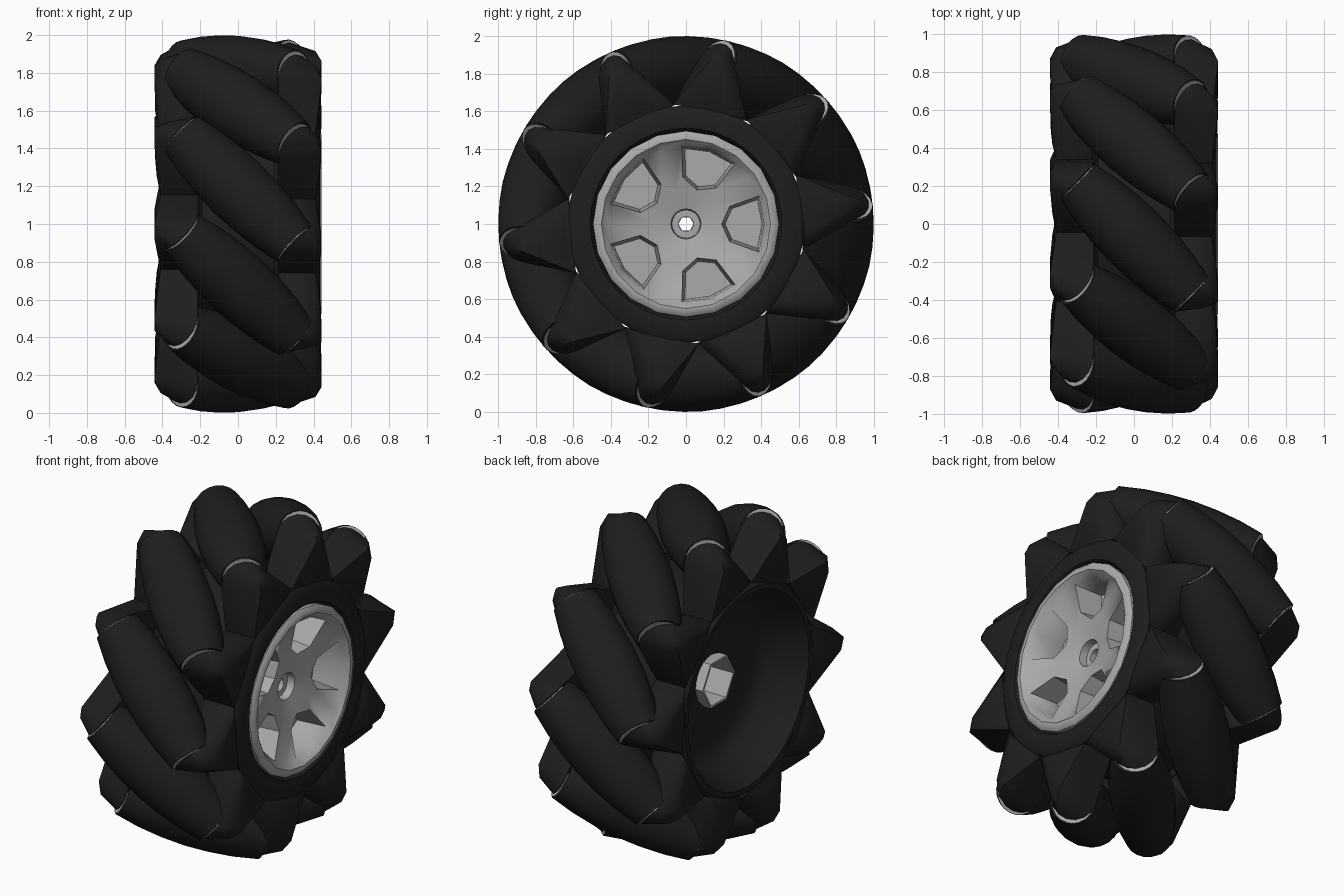
import bpy, bmesh
from math import cos, sin, pi, radians
from mathutils import Matrix, Vector

old = bpy.data.objects.get("Cube")
if old:
    bpy.data.objects.remove(old)


def material(name, value, rough):
    m = bpy.data.materials.new(name)
    m.use_nodes = True
    colour = (value, value, value, 1)
    m.diffuse_color = colour
    bsdf = m.node_tree.nodes["Principled BSDF"]
    bsdf.inputs["Base Color"].default_value = colour
    bsdf.inputs["Roughness"].default_value = rough
    return m


RUBBER = material("black rubber", 0.013, 0.7)
METAL = material("grey metal", 0.40, 0.5)
CENTRE = Matrix.Translation((0, 0, 1))
COUNT = 10
FIRST = 23          # angle of the first roller
ROLLER_R = 0.82     # distance of roller axes from the axle


def finish(bm, name, mat):
    bmesh.ops.recalc_face_normals(bm, faces=bm.faces[:])
    mesh = bpy.data.meshes.new(name)
    bm.to_mesh(mesh)
    bm.free()
    mesh.materials.append(mat)
    return mesh


def place(name, mesh, matrix):
    ob = bpy.data.objects.new(name, mesh)
    bpy.context.collection.objects.link(ob)
    ob.matrix_world = matrix
    return ob


def polar(x, degrees, r):
    a = radians(degrees)
    return Vector((x, r * cos(a), r * sin(a)))


def lathe(profile, segs):
    """Turn a closed (radius, x) outline around the x axis."""
    bm = bmesh.new()
    rings = [[bm.verts.new(polar(x, 360 * i / segs, r)) for i in range(segs)]
             for r, x in profile]
    for j, (r, x) in enumerate(profile):
        k = (j + 1) % len(profile)
        if r == 0 and profile[k][0] == 0:
            continue
        for i in range(segs):
            n = (i + 1) % segs
            bm.faces.new((rings[j][i], rings[j][n], rings[k][n], rings[k][i]))
    bmesh.ops.remove_doubles(bm, verts=bm.verts[:], dist=1e-5)
    return bm, rings


# Wheel body: two flanges, a drum between them and an open bowl at the back
body, _ = lathe([(0.49, 0.20), (0.49, 0.40), (0.51, 0.43), (0.60, 0.435), (0.63, 0.41),
                 (0.63, 0.21), (0.60, 0.19), (0.60, -0.19), (0.63, -0.21), (0.63, -0.40),
                 (0.61, -0.42), (0.58, -0.42), (0.54, -0.35), (0.49, -0.22),
                 (0.40, -0.17), (0.15, -0.17), (0.15, 0.20)], 40)
place("wheel_body", finish(body, "wheel_body", RUBBER), CENTRE)

# Hub face: dished disc with five sunken pockets between the spokes
hub, rings = lathe([(0.495, 0.21), (0.495, 0.425), (0.475, 0.443), (0.45, 0.443),
                    (0.415, 0.405), (0.19, 0.355), (0.08, 0.325), (0.075, 0.28),
                    (0.04, 0.28), (0.04, 0.21)], 20)
outer, inner = rings[4], rings[5]
for p in range(5):
    c = p * 4
    for side in (-1, 1):
        outer[(c + side) % 20].co = polar(0.405, 72 * p + 21 * side, 0.415)
        inner[(c + side) % 20].co = polar(0.37, 72 * p + 22 * side, 0.25)
    pocket = []
    for i in (c - 1, c):
        corners = {outer[i % 20], outer[(i + 1) % 20], inner[i % 20], inner[(i + 1) % 20]}
        pocket += [f for f in outer[i % 20].link_faces if set(f.verts) == corners]
    sunk = bmesh.ops.extrude_face_region(hub, geom=pocket)["geom"]
    middle = polar(0, 72 * p, 0.33)
    for v in sunk:
        if isinstance(v, bmesh.types.BMVert):
            v.co = middle + (v.co - middle) * 0.87
            v.co.x = 0.23
    bmesh.ops.delete(hub, geom=[f for f in pocket if f.is_valid], context="FACES")
place("hub_face", finish(hub, "hub_face", METAL), CENTRE)

# Axle socket seen inside the bowl, narrowing to the bore
socket, _ = lathe([(0.155, -0.22), (0.14, -0.22), (0.135, 0.10), (0.04, 0.14),
                   (0.04, 0.215), (0.155, 0.215)], 6)
place("axle_socket", finish(socket, "axle_socket", METAL), CENTRE)

# Barrel roller and its end washer, turned around their own axis
half = [(0.130, 0.42), (0.158, 0.28), (0.174, 0.14)]
outline = [(0, 0.42)] + half + [(0.18, 0)] + [(r, -x) for r, x in reversed(half)] + [(0, -0.42)]
roller_mesh = finish(lathe(outline, 20)[0], "roller", RUBBER)
washer_mesh = finish(lathe([(0, 0.41), (0.115, 0.41), (0.115, 0.425), (0, 0.425)], 20)[0],
                     "roller_washer", METAL)
TILT = Matrix.Translation((0, ROLLER_R, 0)) @ Matrix.Rotation(radians(-45), 4, "Y")
WASHER = TILT @ Matrix.Translation((0, 0.009, 0.004))   # shows above the lobe only

# Flange lobe: broad bracket rising from the flange to cup the roller end
lobe = bmesh.new()
for i in range(16):
    a = 2 * pi * i / 16
    lobe.verts.new(TILT @ Vector((0.43, 0.128 * cos(a) - 0.022, 0.128 * sin(a))))
    lobe.verts.new(polar(0.325 + 0.10 * cos(a), 25, 0.79 + 0.10 * sin(a)))
for deg, x in ((1, 0.41), (10, 0.43), (19, 0.438), (28, 0.43), (37, 0.41)):
    lobe.verts.new(polar(0.215, deg, 0.64))
    lobe.verts.new(polar(x, deg, 0.64))
for x, deg, r in ((0.43, 15, 0.81), (0.443, 18, 0.86), (0.443, 23, 0.87), (0.41, 21, 0.93)):
    lobe.verts.new(polar(x, deg, r))
hull = bmesh.ops.convex_hull(lobe, input=lobe.verts[:])
loose = [v for v in hull["geom_interior"] if isinstance(v, bmesh.types.BMVert)]
bmesh.ops.delete(lobe, geom=loose, context="VERTS")
lobe_mesh = finish(lobe, "flange_lobe", RUBBER)

# Repeat rollers, washers and lobes around the wheel
for n in range(COUNT):
    spin = CENTRE @ Matrix.Rotation(radians(FIRST + n * 360 / COUNT), 4, "X")
    place(f"roller_{n + 1}", roller_mesh, spin @ TILT)
    for side, turn in (("outer", 0), ("inner", pi)):
        flip = spin @ Matrix.Rotation(turn, 4, "Y")
        place(f"{side}_washer_{n + 1}", washer_mesh, flip @ WASHER)
        place(f"{side}_lobe_{n + 1}", lobe_mesh, flip)

# Smooth shading with sharp edges kept
bpy.ops.object.select_all(action="DESELECT")
for name in ("wheel_body", "hub_face", "roller_1", "outer_washer_1", "outer_lobe_1"):
    ob = bpy.data.objects[name]
    ob.select_set(True)
    bpy.context.view_layer.objects.active = ob
bpy.ops.object.shade_smooth_by_angle(angle=radians(45))
